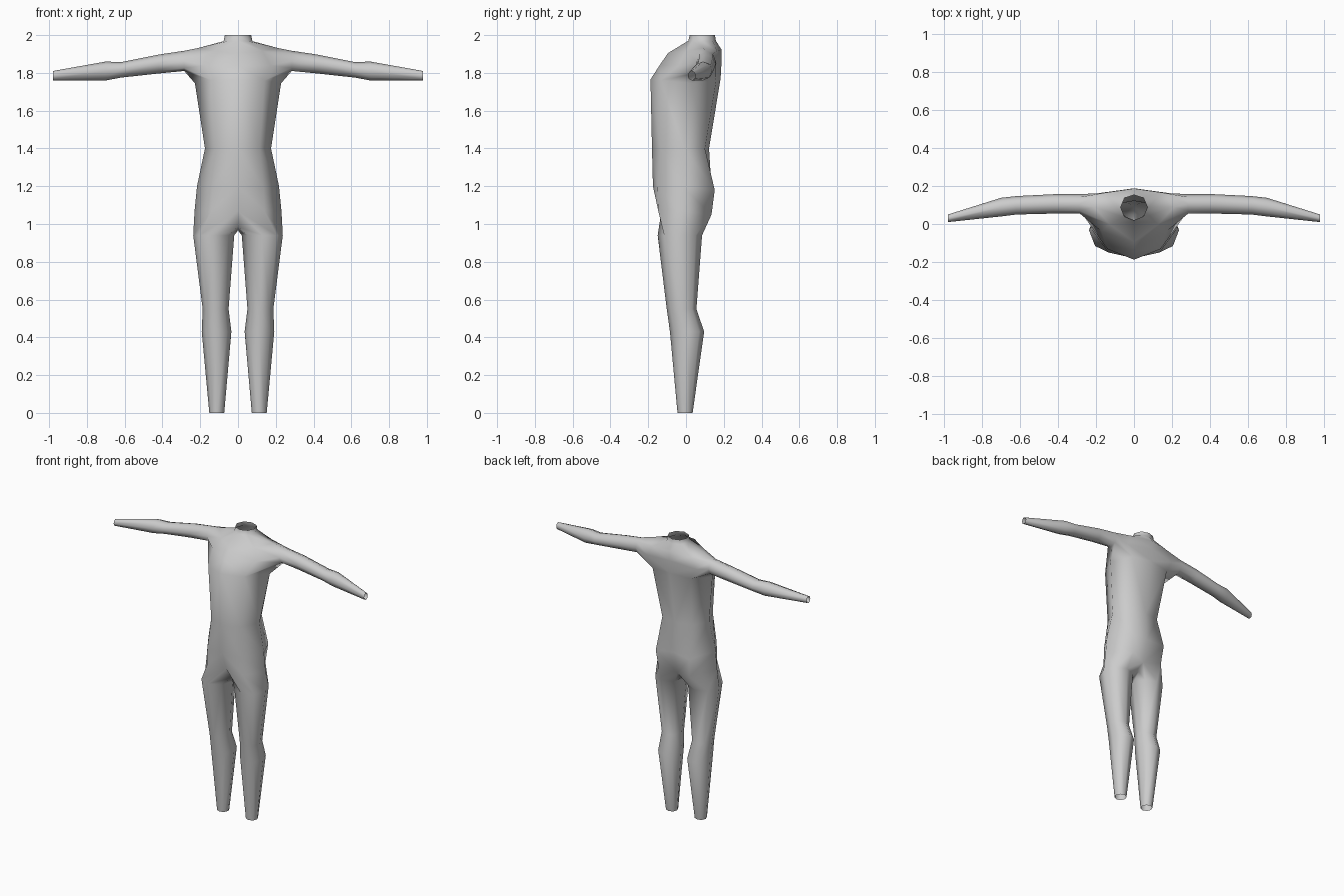
import bpy, bmesh
from math import cos, sin, radians

bm = bmesh.new()


def vert(p):
    return bm.verts.new(p) if p else None


def bridge(a, b, closed=True):
    n = len(a)
    for i in range(n if closed else n - 1):
        j = (i + 1) % n
        quad = (a[i], a[j], b[j], b[i])
        if all(quad):
            bm.faces.new(quad)


# Torso half rings: front centre, front side, side, back side, back centre
torso = [
    [(0, .02, 2), (.05, .04, 2), (.07, .088, 2), (.05, .137, 2), (0, .153, 2)],
    [(0, .012, 1.97), (.053, .035, 1.968), (.076, .088, 1.968), (.053, .14, 1.97), (0, .158, 1.97)],
    [(0, -.095, 1.905), (.13, .0, 1.915), (.21, .09, 1.932), (.15, .165, 1.915), (0, .187, 1.925)],
    [(0, -.14, 1.84), (.17, -.04, 1.84), None, (.19, .162, 1.84), (0, .188, 1.86)],
    [(0, -.188, 1.765), (.14, -.132, 1.76), (.228, .03, 1.745), (.15, .16, 1.76), (0, .183, 1.77)],
    [(0, -.18, 1.4), (.115, -.135, 1.4), (.175, -.01, 1.4), (.115, .10, 1.4), (0, .122, 1.4)],
    [(0, -.175, 1.2), (.135, -.15, 1.19), (.217, -.02, 1.2), (.13, .152, 1.18), (0, .135, 1.19)],
    [(0, -.13, 1.07), (.14, -.147, 1.07), (.23, -.02, 1.07), (.12, .135, 1.05), (0, .095, 1.03)],
]
rows = [[vert(p) for p in row] for row in torso]
for a, b in zip(rows, rows[1:]):
    bridge(a, b, closed=False)

# Leg, starting from the hip edge and the crotch line
crotch = [vert(p) for p in [(0, .05, .98), (0, 0, .965), (0, -.07, .985)]]
ring = rows[-1] + crotch
for z, x0, x1, y0, y1 in [(.94, .02, .237, -.15, .085), (.55, .05, .187, -.102, .055),
                          (.43, .035, .192, -.085, .096), (0, .073, .152, -.045, .035)]:
    cx, cy, rx, ry = (x0 + x1) / 2, (y0 + y1) / 2, (x1 - x0) / 2, (y1 - y0) / 2
    new = [vert((cx + rx * cos(radians(a)), cy + ry * sin(radians(a)), z))
           for a in range(-90, 270, 45)]
    bridge(ring, new)
    ring = new

# Arm, starting from the opening in the shoulder
top, mid, low = rows[2:5]
ring = [low[1], low[2], low[3], mid[3], top[3], top[2], top[1], mid[1]]
for x, y0, y1, z0, z1 in [(.285, .055, .157, 1.81, 1.917), (.42, .055, .157, 1.797, 1.897),
                          (.62, .05, .147, 1.775, 1.857), (.7, .04, .138, 1.76, 1.86),
                          (.98, .01, .05, 1.76, 1.81)]:
    cy, cz, ry, rz = (y0 + y1) / 2, (z0 + z1) / 2, (y1 - y0) / 2, (z1 - z0) / 2
    new = [vert((x, cy + ry * cos(radians(a)), cz + rz * sin(radians(a))))
           for a in range(-135, 225, 45)]
    bridge(ring, new)
    ring = new

bmesh.ops.recalc_face_normals(bm, faces=bm.faces)
for f in bm.faces:
    f.smooth = True
me = bpy.data.meshes.new("body")
bm.to_mesh(me)
bm.free()
body = bpy.data.objects.new("body", me)
bpy.context.collection.objects.link(body)

# Other half of the body
mirror = body.modifiers.new("mirror", 'MIRROR')
mirror.use_clip = True
mirror.merge_threshold = .001
